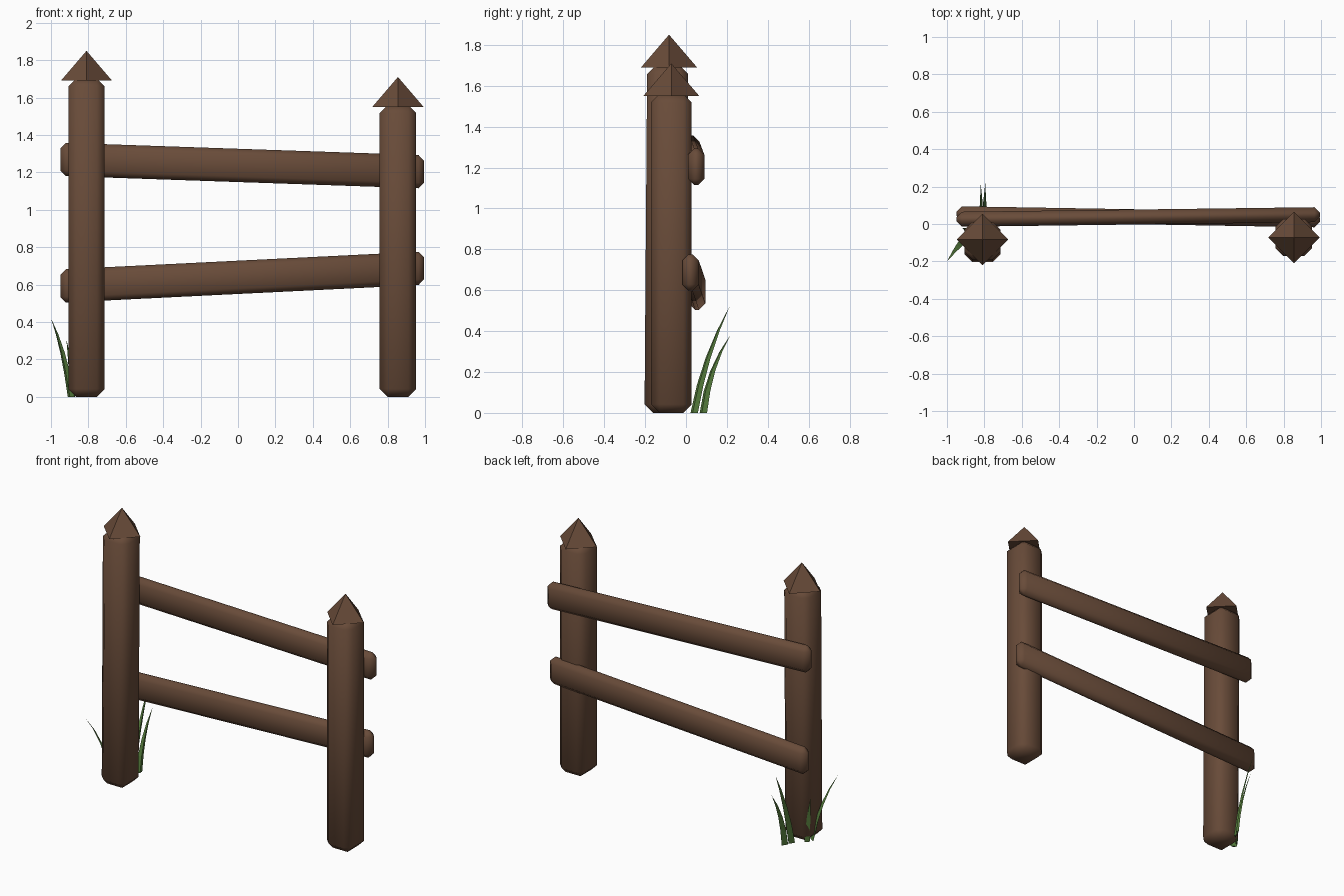
import bpy, bmesh, math
from mathutils import Vector

if "Cube" in bpy.data.objects:
    bpy.data.objects.remove(bpy.data.objects["Cube"], do_unlink=True)


def material(name, rgb):
    m = bpy.data.materials.new(name)
    m.use_nodes = True
    m.diffuse_color = (*rgb, 1)
    m.node_tree.nodes["Principled BSDF"].inputs["Base Color"].default_value = (*rgb, 1)
    return m


wood = material("brown_wood", (0.14, 0.071, 0.041))
green = material("grass_green", (0.09, 0.2, 0.045))


def finish(name, bm, mat, smooth_angle=0):
    bmesh.ops.recalc_face_normals(bm, faces=bm.faces)
    mesh = bpy.data.meshes.new(name)
    bm.to_mesh(mesh)
    bm.free()
    mesh.materials.append(mat)
    ob = bpy.data.objects.new(name, mesh)
    bpy.context.collection.objects.link(ob)
    if smooth_angle:
        bpy.ops.object.select_all(action="DESELECT")
        ob.select_set(True)
        bpy.context.view_layer.objects.active = ob
        bpy.ops.object.shade_smooth_by_angle(angle=math.radians(smooth_angle))
    return ob


def beam(name, start, end, side_u, side_v, bevel):
    """Chamfered timber whose square-cut ends sit at start and end."""
    bm = bmesh.new()
    u, v = Vector(side_u) / 2, Vector(side_v) / 2
    ends = [[bm.verts.new(Vector(p) + u * i + v * j)
             for i, j in ((-1, -1), (1, -1), (1, 1), (-1, 1))]
            for p in (start, end)]
    for ring in ends:
        bm.faces.new(ring)
    for k in range(4):
        n = (k + 1) % 4
        bm.faces.new((ends[0][k], ends[0][n], ends[1][n], ends[1][k]))
    bmesh.ops.recalc_face_normals(bm, faces=bm.faces)
    bmesh.ops.bevel(bm, geom=bm.edges[:], offset=bevel, segments=1,
                    affect="EDGES", clamp_overlap=True)
    return finish(name, bm, wood, 65)


def cap(name, x, y, z):
    """Pointed four-sided cap with its corners on the axes."""
    bm = bmesh.new()
    bmesh.ops.create_cone(bm, cap_ends=True, segments=4, radius1=0.137,
                          radius2=0, depth=0.16)
    bmesh.ops.translate(bm, verts=bm.verts, vec=(x, y, z + 0.08))
    finish(name, bm, wood)


def blade(name, base, bend, tip, width):
    """Thin three-sided grass blade tapering along a curved path."""
    bm = bmesh.new()
    base, bend, tip, width = Vector(base), Vector(bend), Vector(tip), Vector(width)
    thick = width.cross(Vector((0, 0, 1))) * 0.7
    rings = []
    for i in range(4):
        t = i / 4
        p = base * (1 - t) ** 2 + bend * 2 * t * (1 - t) + tip * t * t
        s = 1 - t ** 1.6
        rings.append([bm.verts.new(p + o * s)
                      for o in (-width / 2, width / 2, thick / 2)])
    point = bm.verts.new(tip)
    bm.faces.new(rings[0])
    for a, b in zip(rings, rings[1:]):
        for k in range(3):
            n = (k + 1) % 3
            bm.faces.new((a[k], a[n], b[n], b[k]))
    for k in range(3):
        bm.faces.new((rings[-1][k], rings[-1][(k + 1) % 3], point))
    finish(name, bm, green)


# Posts and their caps
post_x, post_y = (0.195, 0, 0), (0, 0.2, 0)
beam("right_post", (-0.81, -0.103, 0), (-0.81, -0.09, 1.7), post_x, post_y, 0.042)
beam("left_post", (0.855, -0.072, 0), (0.855, -0.072, 1.56), post_x, post_y, 0.042)
cap("right_post_cap", -0.81, -0.083, 1.69)
cap("left_post_cap", 0.855, -0.072, 1.55)

# Rails
rail_y, rail_z = (0, 0.08, 0), (0, 0, 0.178)
beam("upper_rail", (-0.95, 0.025, 1.27), (0.995, 0.05, 1.203), rail_y, rail_z, 0.03)
beam("lower_rail", (-0.95, 0.055, 0.592), (0.995, 0.022, 0.688), rail_y, rail_z, 0.03)

# Grass around the taller post
blade("tall_back_blade", (-0.82, 0.04, 0), (-0.815, 0.09, 0.28), (-0.82, 0.215, 0.525), (0.022, 0.036, 0))
blade("short_back_blade", (-0.8, 0.085, 0), (-0.8, 0.11, 0.22), (-0.795, 0.22, 0.385), (0.022, 0.036, 0))
blade("side_blade", (-0.892, -0.07, 0), (-0.93, -0.1, 0.26), (-1.0, -0.2, 0.42), (0.036, -0.02, 0))
blade("small_side_blade", (-0.885, -0.03, 0), (-0.895, -0.03, 0.18), (-0.918, -0.02, 0.31), (0.026, 0.02, 0))
